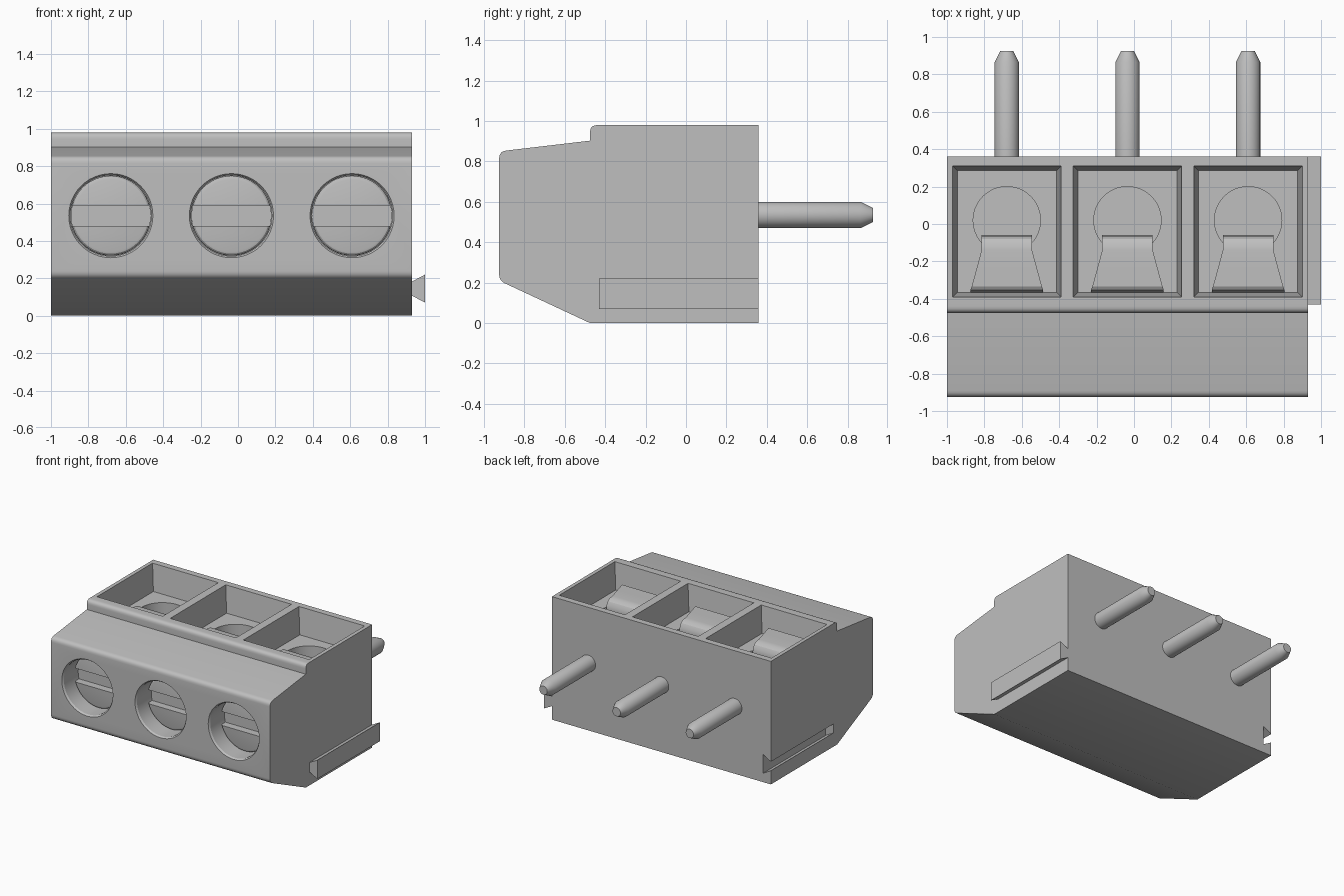
import bpy, bmesh, math
from mathutils import Vector

cube = bpy.data.objects.get("Cube")
if cube:
    bpy.data.objects.remove(cube, do_unlink=True)

grey = bpy.data.materials.new("light grey")
grey.use_nodes = True
COLOUR = (0.52, 0.52, 0.52, 1)
grey.diffuse_color = COLOUR
grey.node_tree.nodes["Principled BSDF"].inputs["Base Color"].default_value = COLOUR

CENTRES = (-0.68, -0.035, 0.61)      # x of the three poles
FLOOR = 0.77                         # pocket floor height


def loft(name, rings):
    """Closed solid through rings of equal point count."""
    bm = bmesh.new()
    loops = [[bm.verts.new(p) for p in ring] for ring in rings]
    n = len(loops[0])
    for a, b in zip(loops, loops[1:]):
        for i in range(n):
            j = (i + 1) % n
            bm.faces.new((a[i], a[j], b[j], b[i]))
    bm.faces.new(loops[0][::-1])
    bm.faces.new(loops[-1])
    bmesh.ops.recalc_face_normals(bm, faces=bm.faces)
    mesh = bpy.data.meshes.new(name)
    bm.to_mesh(mesh)
    bm.free()
    mesh.materials.append(grey)
    obj = bpy.data.objects.new(name, mesh)
    bpy.context.collection.objects.link(obj)
    return obj


def lathe_y(name, x, z, profile, n=48):
    """Round solid along y from (radius, y) pairs."""
    return loft(name, [[(x + r * math.cos(2 * math.pi * i / n), y,
                         z + r * math.sin(2 * math.pi * i / n)) for i in range(n)]
                       for r, y in profile])


def rounded(points, steps=5):
    """Polygon corners (a, b, radius) turned into curved corners."""
    out = []
    for i, (a, b, r) in enumerate(points):
        p = Vector((a, b))
        if not r:
            out.append(p)
            continue
        before = p + (Vector(points[i - 1][:2]) - p).normalized() * r
        after = p + (Vector(points[(i + 1) % len(points)][:2]) - p).normalized() * r
        for k in range(steps + 1):
            t = k / steps
            out.append(before * (1 - t) ** 2 + p * 2 * t * (1 - t) + after * t * t)
    return out


def box(name, x0, x1, y0, y1, z0, z1):
    return loft(name, [[(x0, y0, z), (x1, y0, z), (x1, y1, z), (x0, y1, z)]
                       for z in (z0, z1)])


def cut(target, cutter):
    mod = target.modifiers.new("cut", 'BOOLEAN')
    mod.operation = 'DIFFERENCE'
    mod.solver = 'EXACT'
    mod.object = cutter
    bpy.context.view_layer.objects.active = target
    bpy.ops.object.modifier_apply(modifier=mod.name)
    bpy.data.objects.remove(cutter, do_unlink=True)


# Housing: side profile (y, z) extruded across x
side = rounded([(-0.475, 0, 0), (0.36, 0, 0), (0.36, 0.98, 0), (-0.475, 0.98, 0.035),
                (-0.475, 0.903, 0), (-0.925, 0.85, 0.035), (-0.925, 0.21, 0.03)])
housing = loft("housing", [[(x, p.x, p.y) for p in side] for x in (-1, 0.93)])

# Dovetail groove on the right side, open at the back
cut(housing, loft("groove_cutter", [[(-1.01, y, 0.115), (-0.93, y, 0.07),
                                     (-0.93, y, 0.22), (-1.01, y, 0.175)]
                                    for y in (-0.43, 0.38)]))

# Matching dovetail rail on the left side
loft("dovetail_rail", [[(0.925, y, 0.11), (1, y, 0.07), (1, y, 0.22), (0.925, y, 0.18)]
                       for y in (-0.43, 0.36)])

SCREW_Z = 0.535
for number, cx in enumerate(CENTRES, 1):
    # Tapered pocket in the top
    rings = []
    for z, inset in ((0.98 + 0.02, -0.0023), (FLOOR, 0.025)):
        hx, y0, y1 = 0.29 - inset, -0.39 + inset, 0.31 - inset
        rings.append([(cx - hx, y0, z), (cx + hx, y0, z), (cx + hx, y1, z), (cx - hx, y1, z)])
    cut(housing, loft("pocket_cutter", rings))

    # Round well in the pocket floor
    cut(housing, loft("well_cutter", [[(cx + 0.18 * math.cos(math.tau * i / 48),
                                        0.02 + 0.18 * math.sin(math.tau * i / 48), z)
                                       for i in range(48)] for z in (0.5, FLOOR + 0.02)]))

    # Screw recess with a chamfered mouth
    cut(housing, lathe_y("recess_cutter", cx, SCREW_Z, [(0.225, -0.95), (0.225, -0.925),
                                                        (0.216, -0.912), (0.216, -0.72)]))

    # Slotted screw with a rounded edge
    screw = lathe_y(f"screw_{number}", cx, SCREW_Z,
                    [(0.192, -0.795), (0.203, -0.792), (0.211, -0.784),
                     (0.214, -0.772), (0.214, -0.70)])
    cut(screw, box("slot_cutter", cx - 0.3, cx + 0.3, -0.9, -0.735,
                   SCREW_Z - 0.055, SCREW_Z + 0.055))

    # Contact pin with a tapered tip
    lathe_y(f"pin_{number}", cx, SCREW_Z, [(0.065, 0.3), (0.065, 0.865), (0.035, 0.925)], 32)

    # Curled spring tab, flaring towards the front: rows of (y, top z, half width)
    rows = [(-0.06, 0.77, 0.135), (-0.065, 0.80, 0.135), (-0.08, 0.825, 0.135),
            (-0.105, 0.84, 0.135), (-0.14, 0.845, 0.135), (-0.24, 0.845, 0.162),
            (-0.335, 0.845, 0.188), (-0.352, 0.835, 0.194), (-0.362, 0.80, 0.194),
            (-0.366, 0.76, 0.194)]
    loft(f"spring_tab_{number}", [[(cx - w, y, 0.70), (cx + w, y, 0.70),
                                   (cx + w, y, z), (cx - w, y, z)] for y, z, w in rows])

# Smooth the round surfaces and keep the edges sharp
for obj in bpy.context.collection.objects:
    if obj.type == 'MESH' and obj.data.materials and obj.data.materials[0] == grey:
        bpy.ops.object.select_all(action='DESELECT')
        obj.select_set(True)
        bpy.context.view_layer.objects.active = obj
        bpy.ops.object.shade_smooth_by_angle(angle=math.radians(28))
